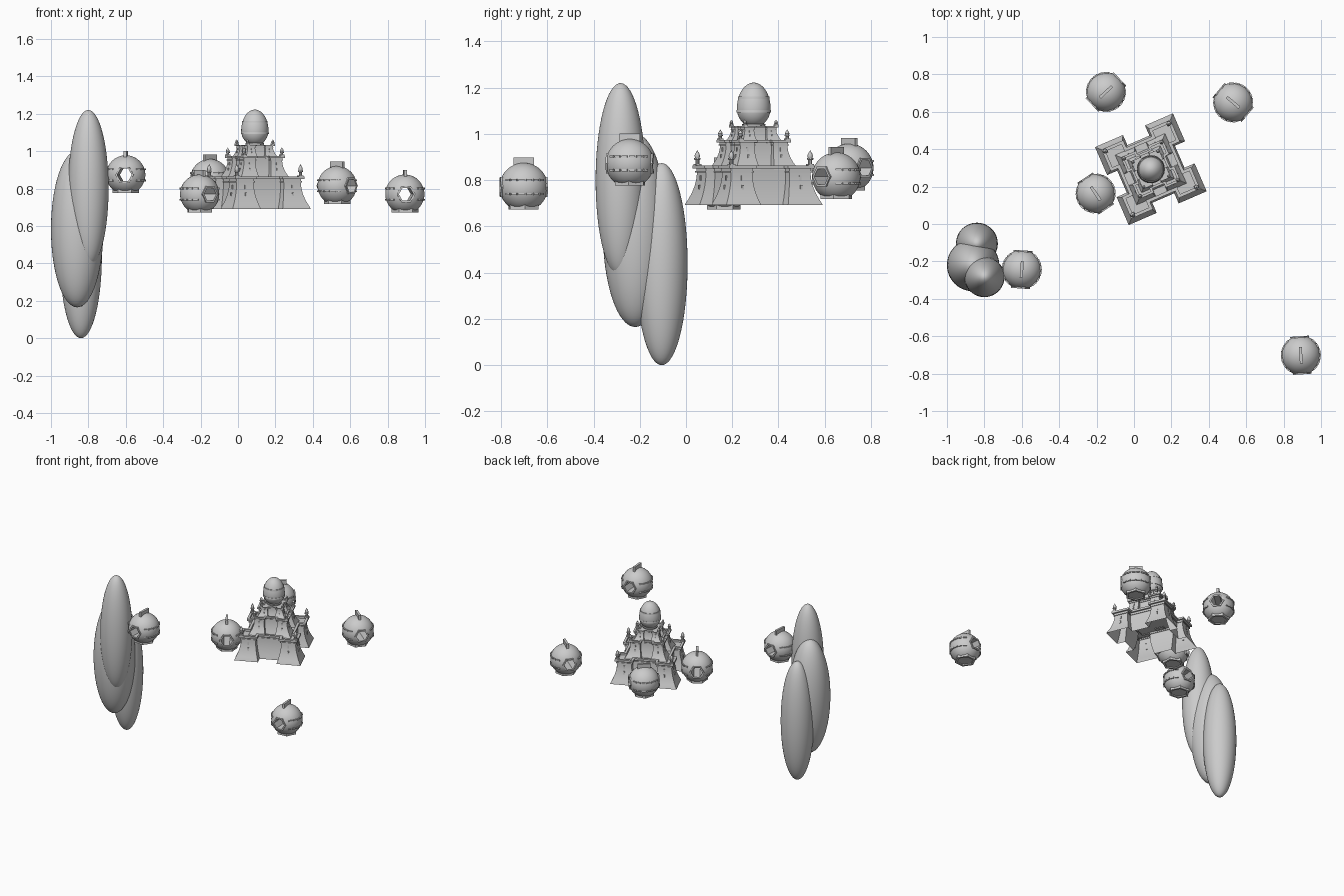
import bpy, bmesh
from math import sin, cos, pi, radians, sqrt
from mathutils import Matrix, Vector

if "Cube" in bpy.data.objects:
    bpy.data.objects.remove(bpy.data.objects["Cube"])


def to_mesh(bm, name, angle=35):
    me = bpy.data.meshes.new(name)
    bm.to_mesh(me)
    bm.free()
    me.shade_smooth()
    me.set_sharp_from_angle(angle=radians(angle))
    return me


def add(name, me, mat=Matrix()):
    ob = bpy.data.objects.new(name, me)
    bpy.context.collection.objects.link(ob)
    ob.matrix_world = mat
    return ob


def box(bm, size, mat):
    bmesh.ops.create_cube(bm, size=1, matrix=mat @ Matrix.Diagonal((*size, 1)))


def loft(bm, rings, cap_end=True):
    loops = [[bm.verts.new(p) for p in r] for r in rings]
    n = len(loops[0])
    for a, b in zip(loops, loops[1:]):
        for i in range(n):
            j = (i + 1) % n
            bm.faces.new((a[i], a[j], b[j], b[i]))
    if cap_end:
        bm.faces.new(loops[-1])
    return loops


def lathe(bm, profile, n=32, at=(0, 0, 0)):
    loft(bm, [[(at[0] + r * cos(2 * pi * i / n), at[1] + r * sin(2 * pi * i / n), at[2] + z)
               for i in range(n)] for r, z in profile])


def hex_tube(bm, ro, ri, z0, z1, mat=Matrix()):
    prof = [(ro, z0), (ro, z1), (ri, z1), (ri, z0), (ro, z0)]
    loft(bm, [[mat @ Vector((r * cos(i * pi / 3), r * sin(i * pi / 3), z)) for i in range(6)]
              for r, z in prof], False)


# tall ellipsoid clouds
for i, (x, y, z, r, h) in enumerate([(-.84, -.105, .437, .112, .437),
                                     (-.86, -.22, .583, .14, .418),
                                     (-.80, -.283, .80, .108, .42)]):
    bm = bmesh.new()
    bmesh.ops.create_uvsphere(bm, u_segments=48, v_segments=32, radius=1,
                              matrix=Matrix.Diagonal((r, r, h, 1)))
    add(f"tall_ellipsoid_{i + 1}", to_mesh(bm, "tall_ellipsoid", 60), Matrix.Translation((x, y, z)))

# pod shell: sphere with flattened bottom and a hexagonal tunnel along y
R = .105
bm = bmesh.new()
bmesh.ops.create_uvsphere(bm, u_segments=40, v_segments=24, radius=R)
for v in bm.verts:
    v.co.z = max(v.co.z, -.09)
shell = add("pod_shell_source", to_mesh(bm, "shell"))
bm = bmesh.new()
bmesh.ops.create_cone(bm, cap_ends=True, segments=6, radius1=.039, radius2=.039, depth=.4,
                      matrix=Matrix.Rotation(pi / 2, 4, 'X') @ Matrix.Rotation(pi / 2, 4, 'Z'))
pts = [v.co for v in bm.verts]
if max(p.x for p in pts) < .038:
    bmesh.ops.rotate(bm, verts=bm.verts, cent=(0, 0, 0), matrix=Matrix.Rotation(pi / 6, 3, 'Y'))
cutter = add("tunnel_cutter", to_mesh(bm, "cutter"))
cutter.hide_render = True
mod = shell.modifiers.new("tunnel", 'BOOLEAN')
mod.object, mod.operation, mod.solver = cutter, 'DIFFERENCE', 'EXACT'
bpy.context.view_layer.update()
dg = bpy.context.evaluated_depsgraph_get()
shell_me = bpy.data.meshes.new_from_object(shell.evaluated_get(dg))
shell_me.shade_smooth()
shell_me.set_sharp_from_angle(angle=radians(30))
bpy.data.objects.remove(shell)
bpy.data.objects.remove(cutter)

# pod trim: window frames, hexagonal foot, top fin, dashed belts
bm = bmesh.new()
for s in (1, -1):
    hex_tube(bm, .05, .039, .085, .102, Matrix.Rotation(s * pi / 2, 4, 'X'))
hex_tube(bm, .072, .056, -.097, -.066)
box(bm, (.016, .088, .05), Matrix.Translation((0, 0, .104)))
for z in (.03, -.03):
    r = sqrt(R * R - z * z)
    for k in range(20):
        a = 2 * pi * (k + .5) / 20
        if abs(sin(a)) < .88:
            box(bm, (.012, .025, .009), Matrix.Rotation(a, 4, 'Z') @ Matrix.Translation((r, 0, z)))
bmesh.ops.recalc_face_normals(bm, faces=bm.faces)
trim_me = to_mesh(bm, "pod_trim", 20)

# five pods, angle turns the tunnel away from the y axis
pods = [(-.60, -.243, .873, -4), (.53, .65, .815, 50), (-.15, .706, .853, -47),
        (-.205, .163, .77, 34), (.892, -.702, .77, 4)]
for i, (x, y, z, a) in enumerate(pods):
    m = Matrix.Translation((x, y, z)) @ Matrix.Rotation(radians(a), 4, 'Z')
    add(f"pod_shell_{i + 1}", shell_me, m)
    add(f"pod_trim_{i + 1}", trim_me, m)

# stepped fortress
FORT = Matrix.Translation((.09, .293, 0)) @ Matrix.Rotation(radians(23.4), 4, 'Z')


def plan(z, H, w, r):
    """Square of half-size H with a notch of half-width w to depth r in each side."""
    out = []
    for q in range(4):
        c, s = round(cos(q * pi / 2)), round(sin(q * pi / 2))
        for x, y in ((-w, -r), (w, -r), (w, -H), (H, -H), (H, -w)):
            out.append((c * x - s * y, s * x + c * y, z))
    return out


# z bottom/top, half-size, notch half-width, notch depth, cornice, finial height
tiers = [(.692, .864, .227, .187, .064, .088, .168, .145, .014, .066),
         (.845, .974, .147, .111, .032, .045, .108, .088, .011, .045),
         (.96, 1.034, .097, .074, .022, .030, .072, .060, .007, .028)]
for t, (z0, z1, H0, H1, w0, w1, r0, r1, c, fh) in enumerate(tiers):
    bm = bmesh.new()
    rings = [plan(z0, H0, w0, r0)]
    zc = z1 - 2.2 * c
    for k in range(9):                      # concave battered wall
        u = k / 8
        f = (1 - u) ** 1.9
        rings.append(plan(z0 + .008 + (zc - z0 - .008) * u, H1 + (H0 - .003 - H1) * f,
                          w1 + (w0 + .002 - w1) * f, r1 + (r0 - .002 - r1) * f))
    for z, e in ((zc, .4), (zc + .5 * c, .4), (zc + .5 * c, .1), (z1 - c, .1),
                 (z1 - c, 1), (z1, 1), (z1, -.2), (z1 - c, -.2)):   # cornice and parapet
        rings.append(plan(z, H1 + e * c, w1 - e * c, r1 + e * c))
    loft(bm, rings)
    add(f"fortress_tier_{t + 1}", to_mesh(bm, "tier", 20), FORT)

    # corner finials
    bm = bmesh.new()
    p, s = H1 - .1 * c, fh / .066
    g = .011 * (.4 + .6 * s)
    for sx in (1, -1):
        for sy in (1, -1):
            box(bm, (2.4 * g, 2.4 * g, .014), Matrix.Translation((sx * p, sy * p, z1)))
            lathe(bm, [(g * .8, 0), (g * .8, fh * .35), (g * 1.25, fh * .38), (g * 1.25, fh * .48),
                       (g * .9, fh * .5), (g * 1.1, fh * .62), (g * .8, fh * .78),
                       (g * .3, fh * .9), (.0005, fh)], 10, (sx * p, sy * p, z1))
    add(f"corner_finials_{t + 1}", to_mesh(bm, "finials"), FORT)

    # small wall slits on the towers
    bm = bmesh.new()
    h, mid = z1 - z0, (H1 + w1) / 2
    for q in range(4):
        rot = Matrix.Rotation(q * pi / 2, 4, 'Z')
        for x in (mid, -mid):
            for u in (.45, .68):
                y = H1 + (H0 - H1) * (1 - u * 1.15) ** 1.9
                box(bm, (.05 * h, .008, .12 * h), rot @ Matrix.Translation((x, -y, z0 + h * u)))
    add(f"wall_slits_{t + 1}", to_mesh(bm, "slits"), FORT)

# egg dome with raised bands
bm = bmesh.new()
prof = [(.001, 1.036), (.05, 1.036), (.05, 1.044)]
for k in range(25):
    a = -.98 + (pi / 2 + .98) * k / 24
    prof.append((max(.0005, .073 * cos(a)), 1.11 + (.112 if a > 0 else .08) * sin(a)))
lathe(bm, prof, 40)
for zb in (1.098, 1.157):
    s = (zb - 1.11) / (.112 if zb > 1.11 else .08)
    r = .073 * sqrt(1 - s * s)
    lathe(bm, [(r - .004, zb - .005), (r + .003, zb - .005), (r + .002, zb + .005), (r - .004, zb + .005)], 40)
add("egg_dome", to_mesh(bm, "egg_dome"), FORT)
